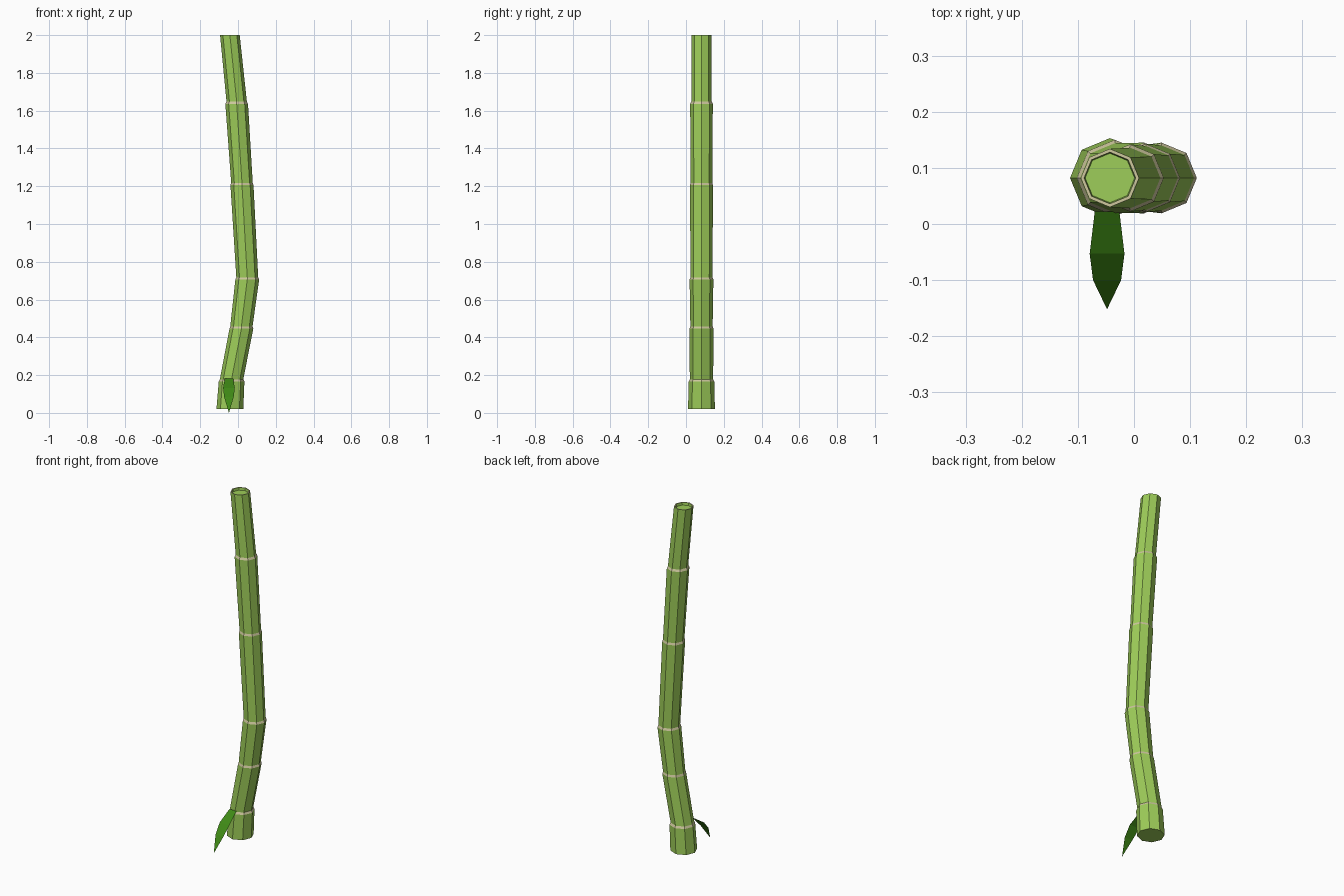
import bpy, bmesh, math

if "Cube" in bpy.data.objects:
    bpy.data.objects.remove(bpy.data.objects["Cube"])

CY = 0.082   # stalk axis in y
SIDES = 8


def material(name, color):
    m = bpy.data.materials.new(name)
    m.diffuse_color = (*color, 1)
    m.use_nodes = True
    m.node_tree.nodes["Principled BSDF"].inputs["Base Color"].default_value = m.diffuse_color
    return m


def make_object(name, bm, mats):
    me = bpy.data.meshes.new(name)
    bm.to_mesh(me)
    bm.free()
    for m in mats:
        me.materials.append(m)
    ob = bpy.data.objects.new(name, me)
    bpy.context.collection.objects.link(ob)
    return ob


green = material("stalk_green", (0.34, 0.61, 0.10))
tan = material("node_tan", (0.62, 0.58, 0.34))
leaf_green = material("leaf_green", (0.05, 0.25, 0.008))

# Nodes of the stalk: z, centre x, radius below the ledge, radius above it
nodes = [
    (0.17, -0.034, 0.068, 0.062),
    (0.45, 0.018, 0.063, 0.059),
    (0.71, 0.049, 0.063, 0.058),
    (1.21, 0.021, 0.061, 0.057),
    (1.64, -0.007, 0.060, 0.054),
]

# Rings of the loft: z, x, radius, material of the band below
rings = [(0.02, -0.043, 0.071, 0)]
for z, x, r_out, r_in in nodes:
    rings += [(z - 0.004, x, r_out, 0), (z + 0.008, x, r_in, 1)]
# Top rim and shallow hollow
rings += [(2.0, -0.043, 0.052, 0), (2.0, -0.043, 0.046, 1),
          (1.985, -0.043, 0.044, 0)]

bm = bmesh.new()
loops = []
for z, x, r, _ in rings:
    loops.append([bm.verts.new((x + r * math.cos(math.tau * i / SIDES),
                                CY + r * math.sin(math.tau * i / SIDES), z))
                  for i in range(SIDES)])
for a, b, ring in zip(loops, loops[1:], rings[1:]):
    for i in range(SIDES):
        j = (i + 1) % SIDES
        bm.faces.new((a[i], a[j], b[j], b[i])).material_index = ring[3]
bm.faces.new(loops[0][::-1])
bm.faces.new(loops[-1])
make_object("bamboo_stalk", bm, [green, tan])

# Leaf: thin drooping blade, rows of y, z, half width
LX = -0.048
rows = [(0.022, 0.183, 0.022), (-0.053, 0.133, 0.031), (-0.10, 0.083, 0.025)]
bm = bmesh.new()
pairs = [(bm.verts.new((LX - w, y, z)), bm.verts.new((LX + w, y, z)))
         for y, z, w in rows]
for (a, b), (c, d) in zip(pairs, pairs[1:]):
    bm.faces.new((a, c, d, b))
tip = bm.verts.new((LX, -0.152, 0.0))
bm.faces.new((pairs[-1][0], tip, pairs[-1][1]))
make_object("leaf", bm, [leaf_green])
